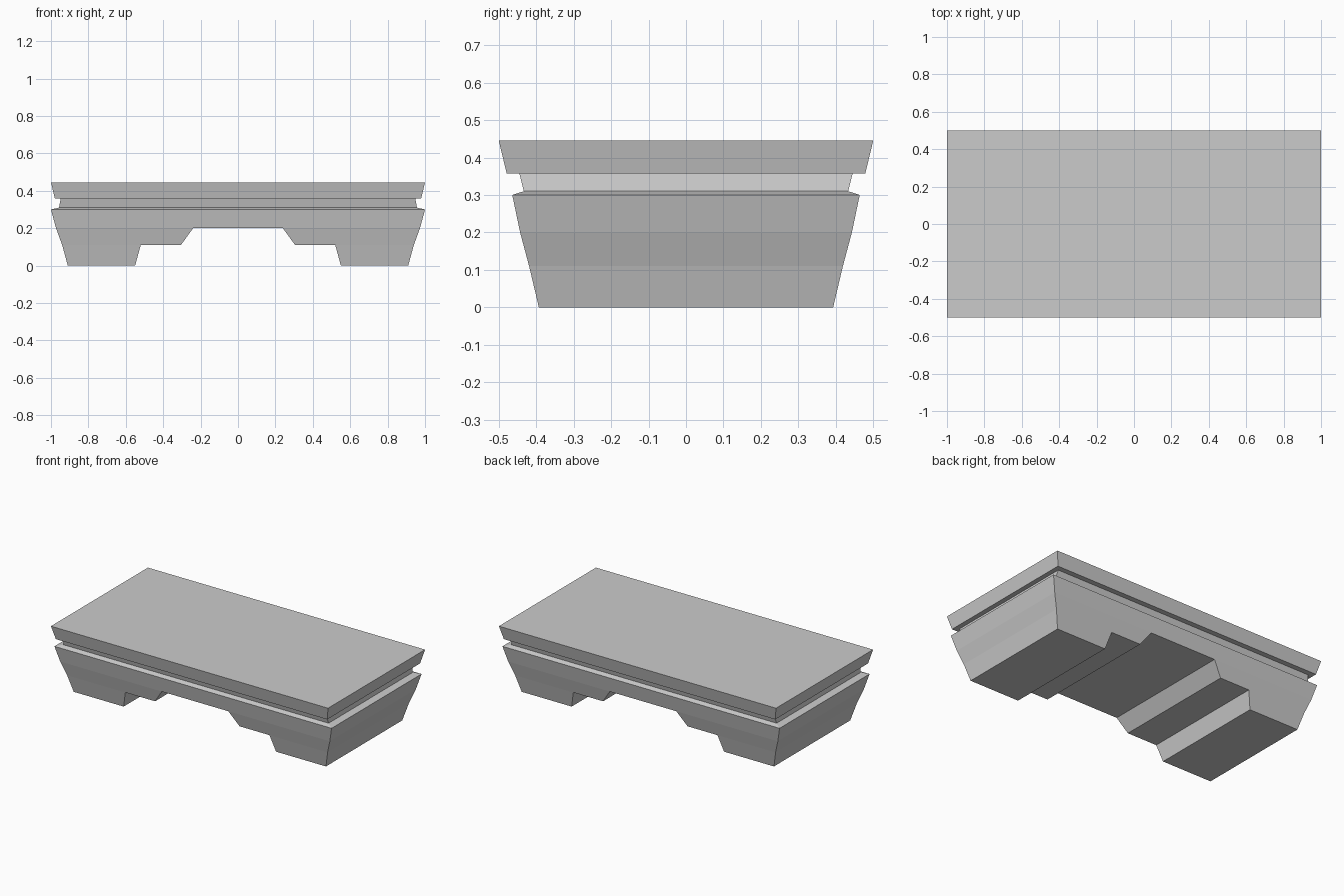
import bpy, bmesh

if "Cube" in bpy.data.objects:
    bpy.data.objects.remove(bpy.data.objects["Cube"])


def make_object(name, bm):
    bmesh.ops.recalc_face_normals(bm, faces=bm.faces)
    mesh = bpy.data.meshes.new(name)
    bm.to_mesh(mesh)
    bm.free()
    obj = bpy.data.objects.new(name, mesh)
    bpy.context.collection.objects.link(obj)
    return obj


def loft(name, rings):
    """Closed stack of rectangles given as (half x, half y, z)."""
    bm = bmesh.new()
    loops = [[bm.verts.new((sx * x, sy * y, z))
              for sx, sy in ((-1, -1), (1, -1), (1, 1), (-1, 1))]
             for x, y, z in rings]
    for low, high in zip(loops, loops[1:]):
        for i in range(4):
            j = (i + 1) % 4
            bm.faces.new((low[i], low[j], high[j], high[i]))
    bm.faces.new(loops[0][::-1])
    bm.faces.new(loops[-1])
    return make_object(name, bm)


# Table body: flared base, recessed groove, tapered slab
table = loft("low_table", [
    (0.91, 0.393, 0.0),
    (0.94, 0.419, 0.11),
    (0.973, 0.443, 0.20),
    (1.0, 0.464, 0.30),
    (0.957, 0.433, 0.31),
    (0.948, 0.445, 0.358),
    (0.979, 0.479, 0.358),
    (1.0, 0.5, 0.445),
])

# Stepped arch cut through the base from front to back
half = [(0.577, -0.1), (0.55, 0.0), (0.52, 0.11), (0.305, 0.11), (0.24, 0.20)]
outline = half + [(-x, z) for x, z in reversed(half)]
bm = bmesh.new()
face = bm.faces.new([bm.verts.new((x, -1, z)) for x, z in outline])
sweep = bmesh.ops.extrude_face_region(bm, geom=[face], use_keep_orig=True)
bmesh.ops.translate(bm, vec=(0, 2, 0),
                    verts=[v for v in sweep["geom"] if isinstance(v, bmesh.types.BMVert)])
cutter = make_object("arch_cutter", bm)
cutter.hide_render = True
cutter.hide_viewport = True

cut = table.modifiers.new("arch", 'BOOLEAN')
cut.operation = 'DIFFERENCE'
cut.solver = 'EXACT'
cut.object = cutter
